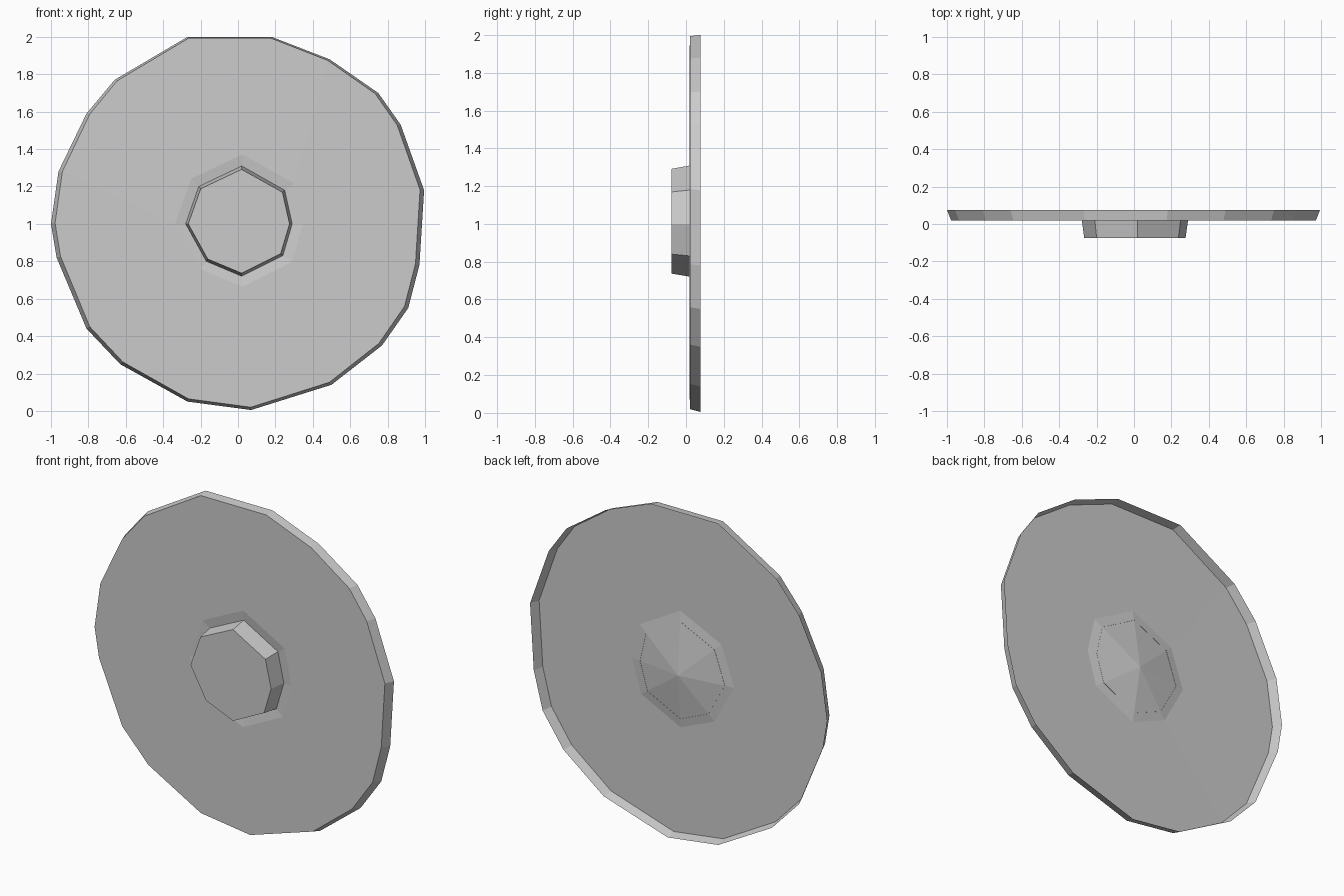
import bpy, bmesh

if "Cube" in bpy.data.objects:
    bpy.data.objects.remove(bpy.data.objects["Cube"])

RIM = [(-.27, 2), (.18, 2), (.49, 1.88), (.75, 1.70), (.87, 1.53), (.995, 1.18),
       (.97, .78), (.91, .55), (.77, .35), (.50, .14), (.07, .005), (-.27, .05),
       (-.63, .25), (-.81, .44), (-.97, .82), (-1, 1), (-.96, 1.28), (-.81, 1.59), (-.66, 1.77)]
BOSS = [(.02, 1.31), (.25, 1.18), (.29, 1), (.24, .83), (.02, .72),
        (-.17, .80), (-.28, 1), (-.21, 1.20)]


def ring(bm, pts, y, sx=1, sz=1, dz=0):
    return [bm.verts.new((x * sx, y, 1 + (z - 1) * sz + dz)) for x, z in pts]


def loop_edges(bm, vs):
    out = []
    for a, b in zip(vs, vs[1:] + vs[:1]):
        out.append(bm.edges.get((a, b)) or bm.edges.new((a, b)))
    return out


def wall(bm, a, b):
    n = len(a)
    for i in range(n):
        j = (i + 1) % n
        bm.faces.new((a[i], a[j], b[j], b[i]))


def finish(bm, name):
    bmesh.ops.recalc_face_normals(bm, faces=bm.faces)
    # open sheets: make the front side face -y
    if sum(f.normal.y * f.calc_area() for f in bm.faces) > 0:
        bmesh.ops.reverse_faces(bm, faces=bm.faces)
    mesh = bpy.data.meshes.new(name)
    bm.to_mesh(mesh)
    bm.free()
    obj = bpy.data.objects.new(name, mesh)
    bpy.context.collection.objects.link(obj)


# Shield plate: thin open-backed sheet with a rim and a shallow central dent
bm = bmesh.new()
back = ring(bm, RIM, .076)
front = ring(bm, RIM, .02, .978, .989, .004)
dent = ring(bm, BOSS, .018, 1.2, 1.2)
wall(bm, back, front)
bmesh.ops.bridge_loops(bm, edges=loop_edges(bm, front) + loop_edges(bm, dent))
centre = bm.verts.new((.01, .065, 1))
for a, b in zip(dent, dent[1:] + dent[:1]):
    bm.faces.new((a, b, centre))
finish(bm, "shield_plate")

# Boss: tapered eight-sided cap on the front
bm = bmesh.new()
base = ring(bm, BOSS, .027)
cap = ring(bm, BOSS, -.076, .95, .94)
wall(bm, base, cap)
bm.faces.new(cap)
finish(bm, "boss")
